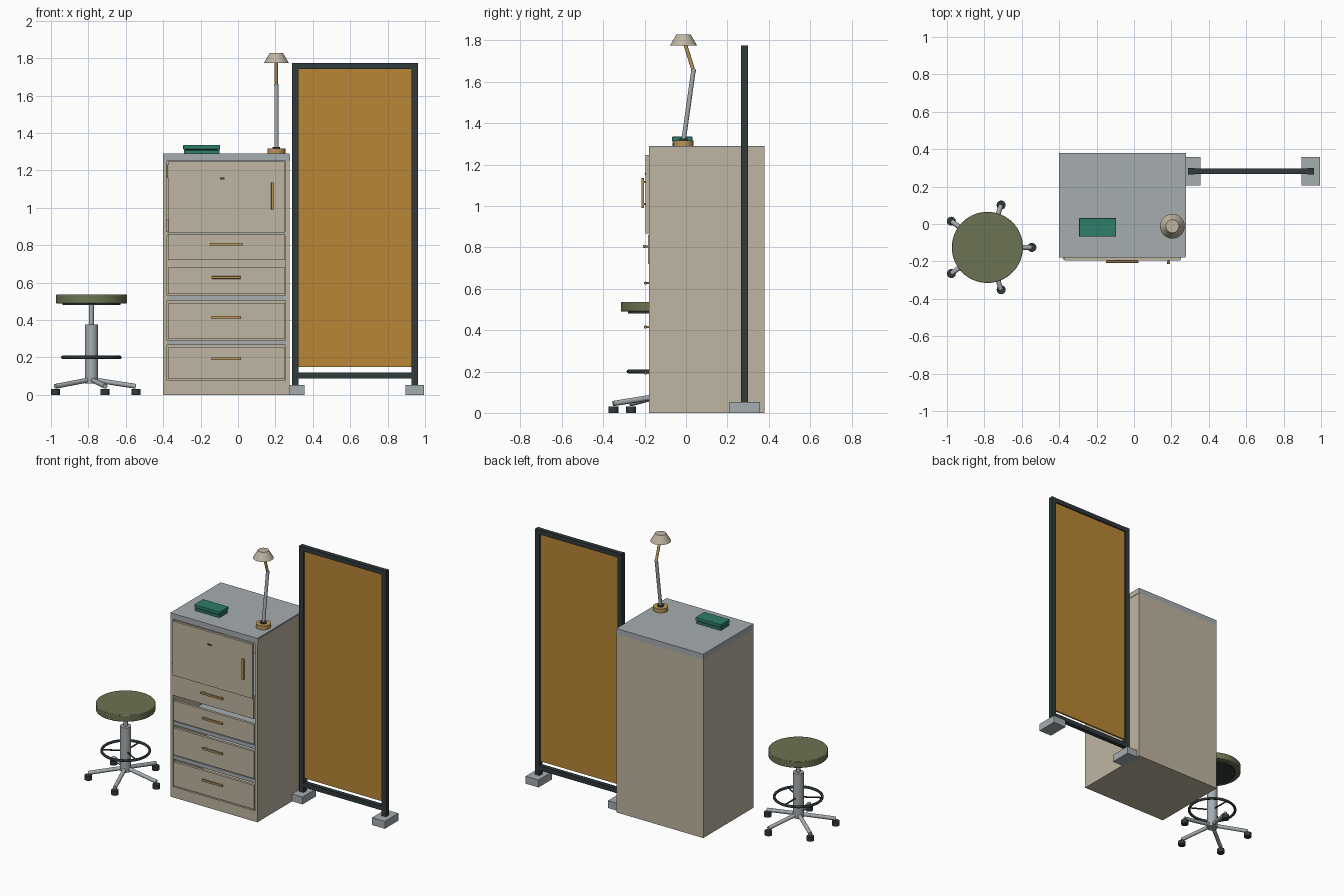
import bpy, math
from mathutils import Vector

if "Cube" in bpy.data.objects:
    bpy.data.objects.remove(bpy.data.objects["Cube"], do_unlink=True)


def material(name, r, g, b):
    m = bpy.data.materials.new(name)
    m.use_nodes = True
    m.diffuse_color = (r, g, b, 1)
    m.node_tree.nodes["Principled BSDF"].inputs["Base Color"].default_value = (r, g, b, 1)
    return m


beige = material("beige", .52, .46, .355)
grey = material("light grey", .38, .415, .435)
orange = material("ochre fabric", .48, .24, .034)
dark = material("charcoal", .03, .042, .045)
teal = material("teal", .028, .205, .145)
olive = material("olive", .15, .175, .085)
wood = material("honey wood", .5, .3, .1)


def finish(name, mat, smooth=False):
    ob = bpy.context.object
    ob.name = name
    ob.data.materials.append(mat)
    if smooth:
        bpy.ops.object.shade_smooth_by_angle()
    return ob


def box(name, x, y, z, mat, bevel=0):
    """Box from (low, high) ranges."""
    spans = (x, y, z)
    bpy.ops.mesh.primitive_cube_add(size=1, location=[sum(s) / 2 for s in spans])
    bpy.context.object.scale = [s[1] - s[0] for s in spans]
    bpy.ops.object.transform_apply(location=False, rotation=False, scale=True)
    ob = finish(name, mat)
    if bevel:
        mod = ob.modifiers.new("soft edges", "BEVEL")
        mod.width = bevel
        mod.segments = 2
    return ob


def rod(name, start, end, r, mat, r_end=None, sides=32):
    """Cylinder or frustum between two points."""
    a, b = Vector(start), Vector(end)
    bpy.ops.mesh.primitive_cone_add(vertices=sides, radius1=r, radius2=r if r_end is None else r_end,
                                    depth=(b - a).length, location=(a + b) / 2,
                                    rotation=(b - a).to_track_quat("Z", "Y").to_euler())
    return finish(name, mat, True)


# Cabinet carcass
LEFT, RIGHT, FRONT, BACK, TOP = -.40, .275, -.178, .38, 1.29
WALL = .02
inner = (LEFT + WALL, RIGHT - WALL)
box("cabinet_side_right", (LEFT, inner[0]), (FRONT, BACK), (0, 1.25), beige)
box("cabinet_side_left", (inner[1], RIGHT), (FRONT, BACK), (0, 1.25), beige)
box("cabinet_back", inner, (BACK - WALL, BACK), (0, 1.25), beige)
box("cabinet_plinth", inner, (FRONT, BACK - WALL), (0, .075), beige)
box("cabinet_top", (LEFT, RIGHT), (FRONT, BACK), (1.25, TOP), grey)
box("cabinet_top_edge", (RIGHT, RIGHT + .002), (FRONT + .004, BACK), (1.25, TOP - .007), beige)
for i, z in enumerate((.265, .505, .848)):
    box(f"cabinet_shelf_{i + 1}", inner, (FRONT + .008, BACK - WALL), (z, z + .026), grey)

# Drawers with bar pulls
middle = (LEFT + RIGHT) / 2
for i, (low, high, pull, half) in enumerate(((.72, .86, .805, .087), (.54, .68, .627, .079),
                                             (.30, .49, .415, .079), (.083, .252, .192, .079))):
    front = FRONT - (.006 if i == 0 else 0)
    box(f"drawer_front_{i + 1}", (inner[0] + .005, inner[1] - .005), (front, front + .018), (low, high), beige)
    box(f"drawer_pull_{i + 1}", (middle - half, middle + half), (front - .024, front - .012),
        (pull - .007, pull + .007), wood, .003)
    for s in (-1, 1):
        x = middle + s * half * .8
        rod(f"drawer_pull_post_{i + 1}", (x, front, pull), (x, front - .014, pull), .005, wood, sides=12)

# Door with handle, lock and hinges
box("cabinet_door", (inner[0] + .008, inner[1] - .006), (-.195, FRONT), (.866, 1.246), beige)
box("door_handle", (.177, .193), (-.215, -.203), (.99, 1.135), wood, .003)
for z in (1.01, 1.115):
    rod("door_handle_post", (.185, -.195, z), (.185, -.205, z), .005, wood, sides=12)
box("door_lock", (-.097, -.071), (-.199, -.195), (1.151, 1.161), dark)
for z in (.87, 1.16):
    rod("door_hinge", (inner[0] + .004, -.184, z), (inner[0] + .004, -.184, z + .07), .006, beige, sides=12)

# Storage box on the cabinet
box("box_base", (-.29, -.098), (-.065, .028), (TOP, 1.308), teal, .003)
box("box_seam", (-.285, -.103), (-.06, .023), (1.306, 1.314), dark)
box("box_lid", (-.293, -.095), (-.068, .031), (1.312, 1.335), teal, .003)

# Desk lamp
LX, LY = .205, -.012
rod("lamp_base", (LX, LY, TOP), (LX, LY, 1.317), .048, wood)
rod("lamp_collar", (LX, LY, 1.315), (LX, LY, 1.326), .02, dark)
elbow = (LX, .036, 1.655)
rod("lamp_lower_arm", (LX, LY, 1.315), elbow, .011, grey, sides=20)
rod("lamp_upper_arm", elbow, (LX, -.005, 1.785), .009, wood, sides=20)
bpy.ops.mesh.primitive_uv_sphere_add(segments=16, ring_count=8, radius=.012, location=elbow)
finish("lamp_elbow", grey, True)
rod("lamp_shade", (LX, LY, 1.775), (LX, LY, 1.828), .066, beige, .035)

# Standing screen
SY = .282
for side, x in (("left", .945), ("right", .306)):
    box(f"screen_post_{side}", (x - .017, x + .017), (SY - .017, SY + .017), (.05, 1.775), dark)
    box(f"screen_foot_{side}", (x - .05, x + .05), (SY - .075, SY + .075), (0, .052), grey)
for name, z in (("top", (1.743, 1.775)), ("bottom", (.088, .12))):
    box(f"screen_rail_{name}", (.323, .928), (SY - .015, SY + .015), z, dark)
box("screen_panel", (.323, .928), (SY - .006, SY + .006), (.148, 1.743), orange)

# Stool
SX, SYY = -.784, -.125


def around(radius, angle, z):
    return (SX + radius * math.cos(angle), SYY + radius * math.sin(angle), z)


def column(name, low, high, r, mat, sides=48):
    return rod(name, (SX, SYY, low), (SX, SYY, high), r, mat, sides=sides)


seat = column("stool_seat", .489, .535, .19, olive, 64)
bevel = seat.modifiers.new("soft rim", "BEVEL")
bevel.width, bevel.segments, bevel.limit_method = .004, 2, "ANGLE"
column("stool_seat_plate", .48, .49, .155, dark)
column("stool_piston", .36, .482, .013, grey, 24)
column("stool_column", .06, .375, .035, grey)
bpy.ops.mesh.primitive_torus_add(location=(SX, SYY, .2), major_radius=.153, minor_radius=.009,
                                 major_segments=48, minor_segments=12)
finish("stool_foot_ring", dark, True)
for i in range(3):
    a = math.tau * i / 3 + math.pi / 2
    rod("stool_ring_spoke", around(.02, a, .2), around(.153, a, .2), .005, dark, sides=12)
for i in range(5):
    a = math.tau * i / 5
    rod(f"stool_leg_{i + 1}", around(0, a, .082), around(.238, a, .045), .013, grey, sides=16)
    rod(f"stool_caster_{i + 1}", around(.238, a, 0), around(.238, a, .03), .024, dark, sides=24)
